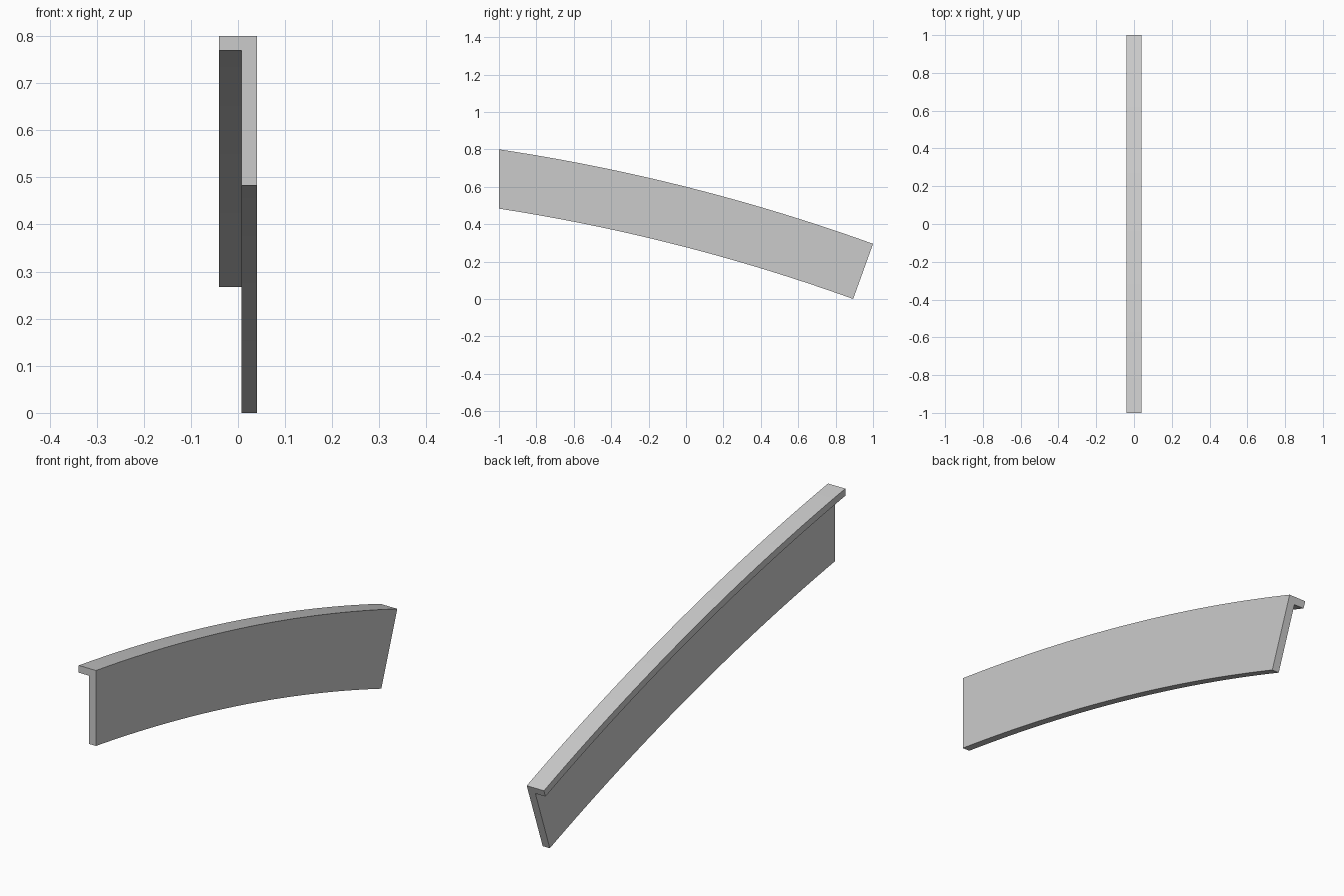
import bpy
import bmesh
import math

cube = bpy.data.objects.get("Cube")
if cube:
    bpy.data.objects.remove(cube, do_unlink=True)

# Arc of the top edge, in the side (y, z) plane
START, END, SAGITTA = (-1.0, 0.80), (1.0, 0.295), 0.0509
SEGMENTS = 32
dy, dz = END[0] - START[0], END[1] - START[1]
chord = math.hypot(dy, dz)
radius = chord ** 2 / (8 * SAGITTA) + SAGITTA / 2
drop = radius - SAGITTA
center_y = (START[0] + END[0]) / 2 + dz / chord * drop
center_z = (START[1] + END[1]) / 2 - dy / chord * drop
end_angle = math.asin((END[0] - center_y) / radius)

# Angle-bar section: (x, depth below the top edge)
WEB, FLANGE = 0.3133, 0.03
section = [(-0.04, 0), (0.04, 0), (0.04, WEB),
           (0.007, WEB), (0.007, FLANGE), (-0.04, FLANGE)]


def arc_point(x, depth, t):
    """Point on a concentric arc: plumb cut in front, square cut at the back."""
    r = radius - depth
    start_angle = math.asin((START[0] - center_y) / r)
    a = start_angle + (end_angle - start_angle) * t
    return (x, center_y + r * math.sin(a), center_z + r * math.cos(a))


# Sweep the section along the arc
bm = bmesh.new()
rings = [[bm.verts.new(arc_point(x, d, i / SEGMENTS)) for x, d in section]
         for i in range(SEGMENTS + 1)]
for a, b in zip(rings, rings[1:]):
    for k in range(len(section)):
        n = (k + 1) % len(section)
        bm.faces.new((a[k], a[n], b[n], b[k]))
bm.faces.new(rings[0])
bm.faces.new(rings[-1][::-1])
bmesh.ops.recalc_face_normals(bm, faces=bm.faces)

mesh = bpy.data.meshes.new("curved_angle_beam")
bm.to_mesh(mesh)
bm.free()
beam = bpy.data.objects.new("curved_angle_beam", mesh)
bpy.context.collection.objects.link(beam)

# Plain grey finish
grey = bpy.data.materials.new("light_grey")
grey.use_nodes = True
color = (0.6, 0.6, 0.6, 1)
grey.diffuse_color = color
grey.node_tree.nodes["Principled BSDF"].inputs["Base Color"].default_value = color
mesh.materials.append(grey)

bpy.ops.object.select_all(action='DESELECT')
beam.select_set(True)
bpy.context.view_layer.objects.active = beam
bpy.ops.object.shade_smooth_by_angle(angle=math.radians(30))
